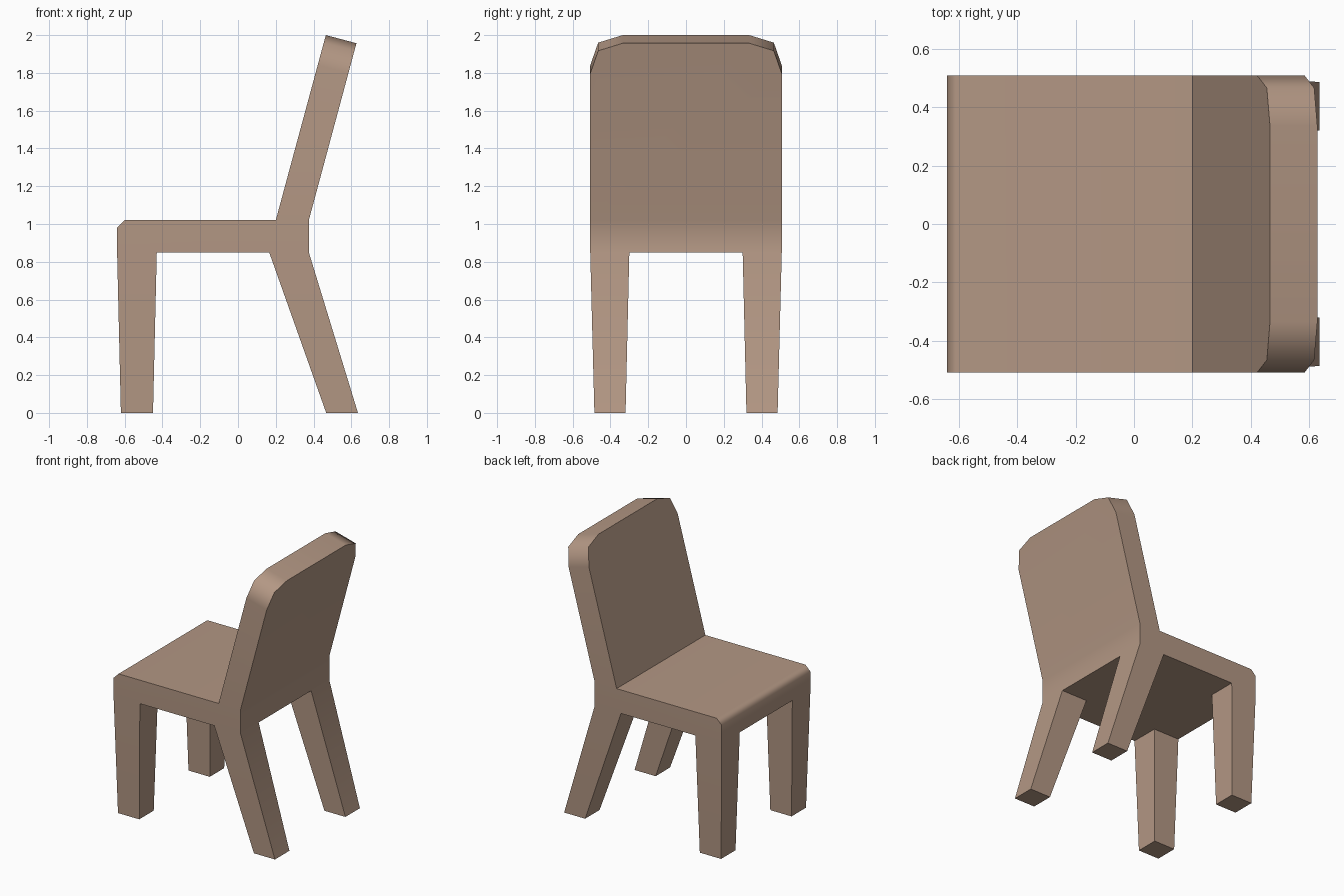
import bpy
import bmesh

cube = bpy.data.objects.get("Cube")
if cube:
    bpy.data.objects.remove(cube, do_unlink=True)

HALF = 0.507             # half width
UNDER, TOP = 0.85, 1.02  # seat underside and top
FRONT, REAR = -0.64, 0.375

bm = bmesh.new()
welded = {}


def vert(p):
    """Return one shared vertex per position, so the parts weld together."""
    key = tuple(round(c, 4) for c in p)
    if key not in welded:
        welded[key] = bm.verts.new(key)
    return welded[key]


def face(points):
    bm.faces.new([vert(p) for p in points])


def loft(ring_a, ring_b, closed=True):
    """Join two rings of points with quads."""
    n = len(ring_a)
    for i in range(n if closed else n - 1):
        j = (i + 1) % n
        face([ring_a[i], ring_a[j], ring_b[j], ring_b[i]])


# Seat underside, open where the legs start
xs = [FRONT, -0.43, 0.165, REAR]
ys = [-HALF, -0.30, 0.30, HALF]
for i in range(3):
    for j in range(3):
        if i == 1 or j == 1:
            face([(xs[i], ys[j], UNDER), (xs[i + 1], ys[j], UNDER),
                  (xs[i + 1], ys[j + 1], UNDER), (xs[i], ys[j + 1], UNDER)])

# Seat sides, front, chamfer, top and rear
profile = [(FRONT, 0.98), (-0.60, TOP), (0.20, TOP), (REAR, TOP)]
for y in (-HALF, HALF):
    face([(x, y, UNDER) for x in reversed(xs)] + [(x, y, z) for x, z in profile])
for x, z in (profile[0], profile[-1]):
    face([(x, y, UNDER) for y in ys] + [(x, HALF, z), (x, -HALF, z)])
loft([(x, -HALF, z) for x, z in profile[:3]],
     [(x, HALF, z) for x, z in profile[:3]], closed=False)

# Tapered legs, rear pair splayed backwards
for top_x, foot_x in (((FRONT, -0.43), (-0.62, -0.45)),
                      ((0.165, REAR), (0.467, 0.635))):
    for side in (-1, 1):
        def ring(x, inner, outer, z):
            return [(x[0], side * inner, z), (x[1], side * inner, z),
                    (x[1], side * outer, z), (x[0], side * outer, z)]
        foot = ring(foot_x, 0.32, 0.485, 0)
        loft(ring(top_x, 0.30, HALF, UNDER), foot)
        face(foot)


# Leaning backrest with clipped top corners
def back_ring(base_x, top_x, top_z):
    half = [(HALF, TOP), (HALF, top_z - 0.16), (0.465, top_z - 0.04), (0.335, top_z)]
    outline = half + [(-y, z) for y, z in reversed(half)]
    lean = (top_x - base_x) / (top_z - TOP)
    return [(base_x + lean * (z - TOP), y, z) for y, z in outline]


front_ring = back_ring(0.20, 0.465, 2.0)
rear_ring = back_ring(REAR, 0.627, 1.957)
face(front_ring)
face(rear_ring)
loft(front_ring, rear_ring, closed=False)

bmesh.ops.recalc_face_normals(bm, faces=bm.faces[:])
mesh = bpy.data.meshes.new("chair")
bm.to_mesh(mesh)
bm.free()
chair = bpy.data.objects.new("chair", mesh)
bpy.context.collection.objects.link(chair)

# Light brown wood
color = (0.45, 0.31, 0.23, 1)
wood = bpy.data.materials.new("light brown wood")
wood.use_nodes = True
wood.diffuse_color = color
wood.node_tree.nodes["Principled BSDF"].inputs["Base Color"].default_value = color
mesh.materials.append(wood)

# Smooth the rounded rims, keep the square corners sharp
bpy.ops.object.select_all(action="DESELECT")
chair.select_set(True)
bpy.context.view_layer.objects.active = chair
bpy.ops.object.shade_smooth_by_angle(angle=1.05)
weighted = chair.modifiers.new("weighted normals", "WEIGHTED_NORMAL")
weighted.keep_sharp = True
